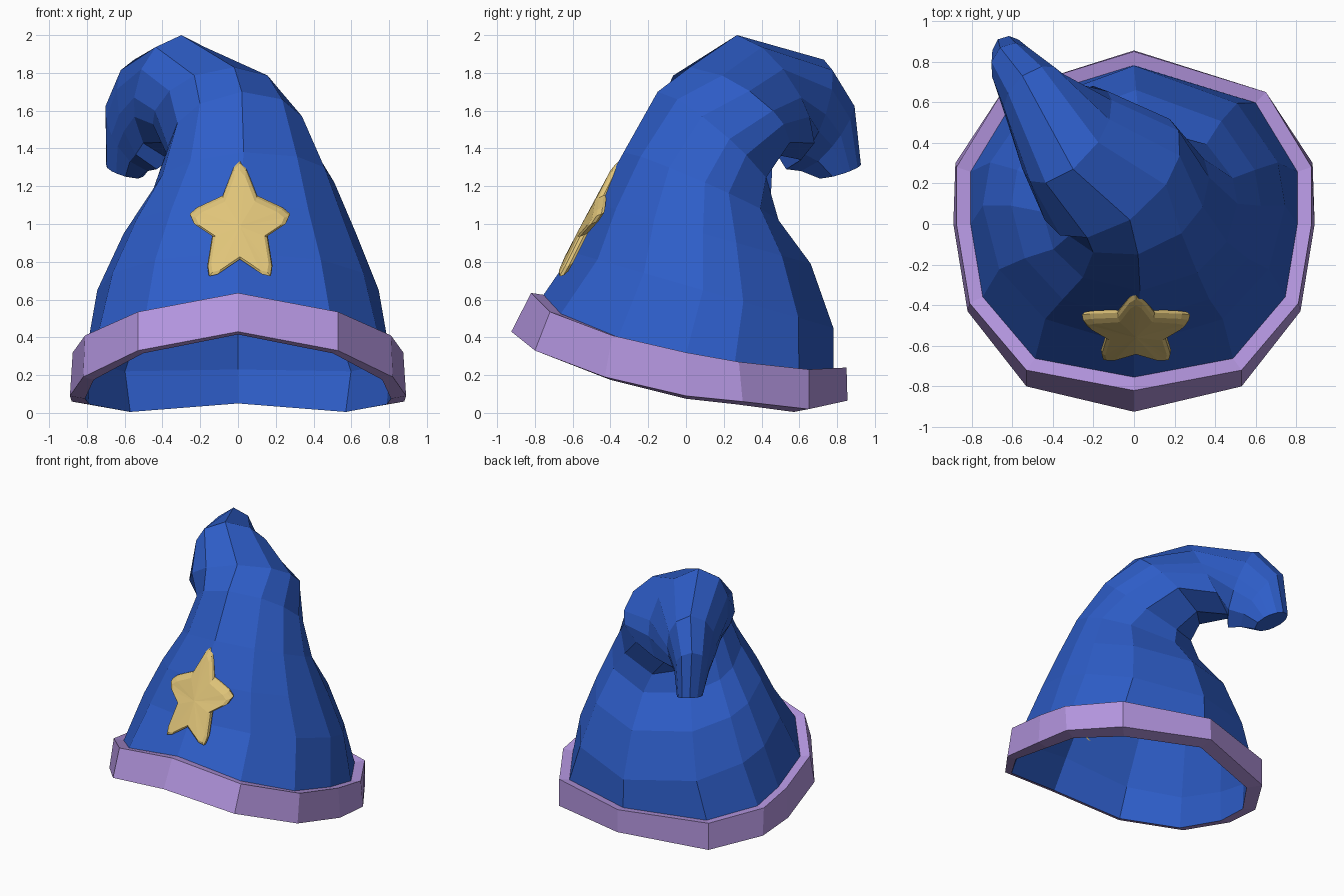
import bpy, math
from mathutils import Vector as V

if "Cube" in bpy.data.objects:
    bpy.data.objects.remove(bpy.data.objects["Cube"])


def material(name, rgb):
    m = bpy.data.materials.new(name)
    m.diffuse_color = (*rgb, 1)
    m.use_nodes = True
    m.node_tree.nodes["Principled BSDF"].inputs["Base Color"].default_value = m.diffuse_color
    return m


def build(name, verts, faces, mat):
    me = bpy.data.meshes.new(name)
    me.from_pydata([tuple(v) for v in verts], [], faces)
    me.materials.append(mat)
    ob = bpy.data.objects.new(name, me)
    bpy.context.collection.objects.link(ob)
    return ob


def loft(name, rings, mat, cap=False):
    n = len(rings[0])
    verts = [p for r in rings for p in r]
    faces = []
    for i in range(len(rings) - 1):
        a, b = i * n, (i + 1) * n
        for k in range(n):
            j = (k + 1) % n
            faces.append((a + k, a + j, b + j, b + k))
    if cap:
        faces.append(tuple(range(len(verts) - n, len(verts))))
    return build(name, verts, faces, mat)


def mirrored(half):
    """Half ring from front to back, completed on the -x side."""
    return [V(p) for p in half] + [V((-p[0], p[1], p[2])) for p in half[-2:0:-1]]


def inset(ring, s, dz, lean=0):
    """Shrink a ring, more strongly towards the back when lean is set."""
    return [V((p.x * (s - lean * p.y), p.y * (s - lean * p.y), p.z + dz)) for p in ring]


blue = material("blue felt", (0.027, 0.11, 0.58))
purple = material("lilac trim", (0.45, 0.30, 0.73))
gold = material("gold", (0.74, 0.55, 0.19))

# Trim band around the opening, raised at the front (its inside is the hat lining)
low = mirrored([(0, -.925, .43), (.53, -.80, .33), (.82, -.43, .19), (.89, 0, .09),
                (.88, .30, .06), (.65, .65, .02), (0, .855, .065)])
high = mirrored([(0, -.82, .635), (.53, -.72, .535), (.81, -.39, .41), (.875, 0, .32),
                 (.875, .28, .27), (.65, .65, .23), (0, .85, .24)])
low_in, high_in = inset(low, .91, -.015, .05), inset(high, .92, -.01)
loft("trim_band", [low_in, low, high, high_in], purple)

# Hat body: rings given by centre, half-width vector and front/top vector
angles = [math.radians(a) for a in (0, 36, 63, 90, 108, 137, 180, 223, 252, 270, 297, 324)]
sections = [
    ((0, .09, .65), (.745, 0, 0), (0, -.69, .20)),
    ((.01, .09, .95), (.615, 0, 0), (0, -.57, .16)),
    ((.03, .08, 1.20), (.48, .02, .02), (0, -.41, .18)),
    ((0, .15, 1.43), (.37, .08, .02), (.02, -.30, .27)),
    ((-.11, .24, 1.60), (.33, .22, 0), (.09, -.22, .23)),
    ((-.33, .44, 1.67), (.22, .17, 0), (.03, -.17, .33)),
    ((-.49, .63, 1.58), (.14, .11, 0), (-.06, .10, .29)),
    ((-.57, .74, 1.47), (.10, .08, 0), (-.09, .13, .19)),
    ((-.60, .81, 1.28), (.07, .06, 0), (-.07, .10, .04)),
]
rings = [low_in, high_in]
for c, w, t in sections:
    rings.append([V(c) + V(w) * math.sin(a) + V(t) * math.cos(a) for a in angles])
loft("hat_body", rings, blue, cap=True)

# Puffy star on the front, wrapped to the slope of the hat
outline = []
for i in range(5):
    a = math.tau * i / 5
    for da, r in ((-.13, .285), (0, .318), (.13, .285), (math.pi / 5, .175)):
        x, z = r * math.sin(a + da) * .88, r * math.cos(a + da) * 1.05
        outline.append((x, z - .6 * abs(x) * max(0, x * x * 2) - (.03 if abs(x) > .2 else 0)))


def star_ring(scale, out):
    pts = []
    for x, z in outline:
        x, z = x * scale, z * scale + .995
        pts.append(V((x + .01, -.665 + .53 * (z - .76) + .65 * x * x - out, z - out * .4)))
    return pts


loft("star", [star_ring(.95, -.04), star_ring(1, -.02), star_ring(.98, .003),
              star_ring(.88, .016), star_ring(.03, .018)], gold, cap=True)
